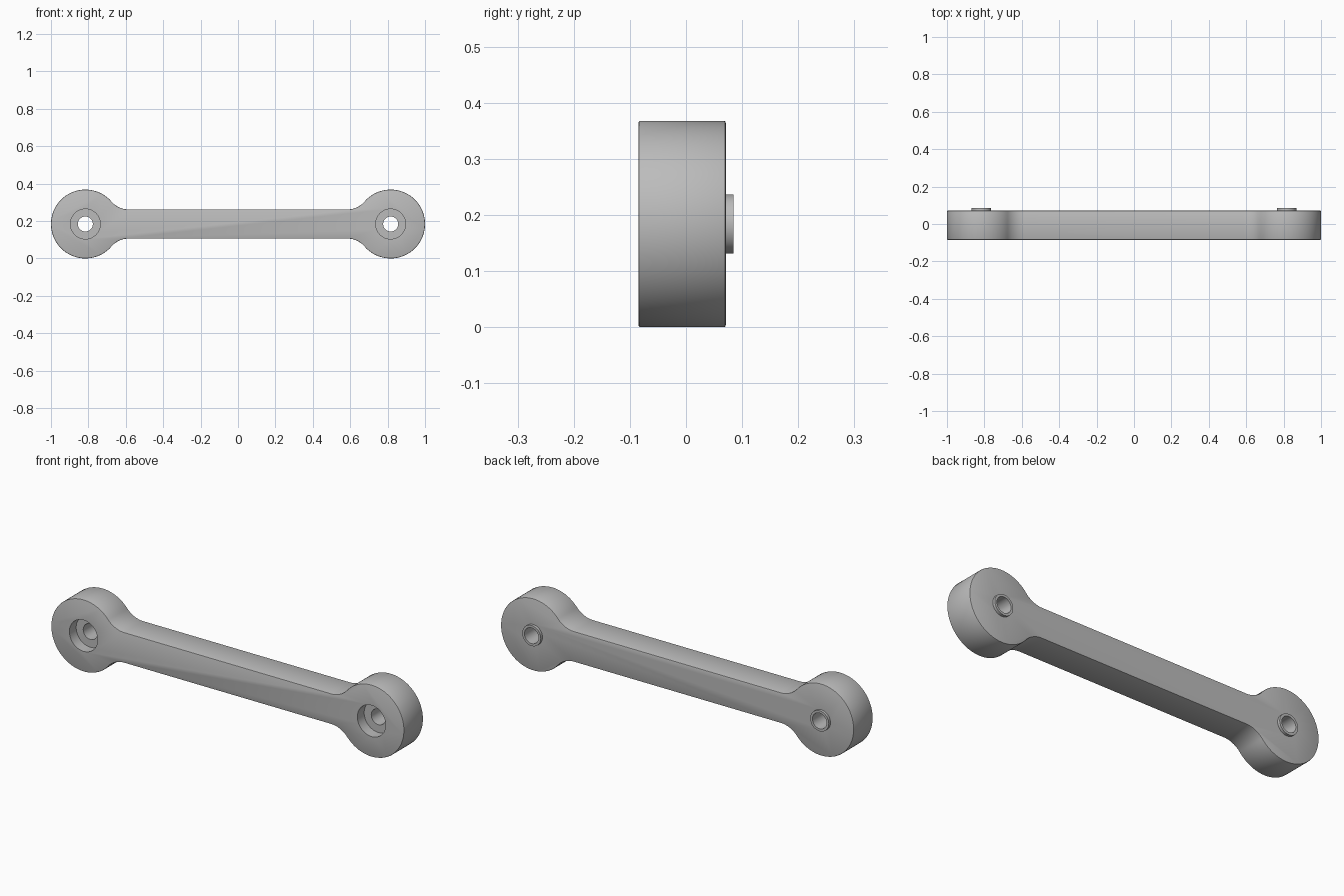
import bpy, bmesh
from math import sin, cos, pi, atan2, radians, hypot
from mathutils import Matrix

old = bpy.data.objects.get("Cube")
if old:
    bpy.data.objects.remove(old, do_unlink=True)

END_X, MID_Z, END_R = 0.816, 0.184, 0.184   # end eye centre and radius
BAR_H = 0.078                               # half height of the bar
BLEND = 0.12                                # fillet between bar and eye
FRONT, BACK, BOSS_BACK = -0.085, 0.071, 0.085
BORE_R, BORE_DEPTH, HOLE_R, BOSS_R = 0.08, 0.055, 0.04, 0.0525

grey = bpy.data.materials.new("plain grey")
grey.use_nodes = True
colour = (0.5, 0.5, 0.5, 1)
grey.diffuse_color = colour
grey.node_tree.nodes["Principled BSDF"].inputs["Base Color"].default_value = colour


def make_object(name, bm):
    bmesh.ops.recalc_face_normals(bm, faces=bm.faces)
    mesh = bpy.data.meshes.new(name)
    bm.to_mesh(mesh)
    bm.free()
    mesh.materials.append(grey)
    obj = bpy.data.objects.new(name, mesh)
    bpy.context.collection.objects.link(obj)
    return obj


def cylinder(name, x, radius, y0, y1):
    bm = bmesh.new()
    place = Matrix.Translation((x, (y0 + y1) / 2, MID_Z)) @ Matrix.Rotation(pi / 2, 4, "X")
    bmesh.ops.create_cone(bm, cap_ends=True, segments=64, radius1=radius,
                          radius2=radius, depth=y1 - y0, matrix=place)
    return make_object(name, bm)


def arc(cx, cz, r, a0, a1, n):
    return [(cx + r * cos(a0 + (a1 - a0) * i / n), cz + r * sin(a0 + (a1 - a0) * i / n))
            for i in range(n + 1)]


# Link outline: one quarter, mirrored to the other three
rise = BAR_H + BLEND
reach = ((END_R + BLEND) ** 2 - rise ** 2) ** 0.5
meet = atan2(rise, -reach)
quarter = arc(END_X, 0, END_R, 0, meet, 40)
quarter += arc(END_X - reach, rise, BLEND, meet - pi, -pi / 2, 14)[1:]
upper = quarter + [(-x, z) for x, z in reversed(quarter)]
outline = upper + [(x, -z) for x, z in reversed(upper[1:-1])]

bm = bmesh.new()
face = bm.faces.new([bm.verts.new((x, FRONT, z + MID_Z)) for x, z in outline])
grown = bmesh.ops.extrude_face_region(bm, geom=[face])["geom"]
bmesh.ops.translate(bm, vec=(0, BACK - FRONT, 0),
                    verts=[v for v in grown if isinstance(v, bmesh.types.BMVert)])
bmesh.ops.recalc_face_normals(bm, faces=bm.faces)

# Softened rims on the front and back
rims = [e for e in bm.edges if abs(e.verts[0].co.y - e.verts[1].co.y) < 1e-5]
bmesh.ops.bevel(bm, geom=rims, offset=0.004, segments=2, profile=0.5, affect="EDGES")
link = make_object("link_arm", bm)
bpy.context.view_layer.objects.active = link
link.select_set(True)


def combine(tool, operation):
    tool.hide_render = True
    mod = link.modifiers.new(tool.name, "BOOLEAN")
    mod.operation, mod.solver, mod.object = operation, "EXACT", tool
    bpy.ops.object.modifier_apply(modifier=mod.name)
    bpy.data.objects.remove(tool, do_unlink=True)


# Each eye: raised collar at the back, counterbore in front, through hole
for side, x in (("left", END_X), ("right", -END_X)):
    combine(cylinder(side + "_collar", x, BOSS_R, 0.02, BOSS_BACK), "UNION")
    combine(cylinder(side + "_counterbore", x, BORE_R, FRONT - 0.1, FRONT + BORE_DEPTH), "DIFFERENCE")
    combine(cylinder(side + "_hole", x, HOLE_R, -0.3, 0.3), "DIFFERENCE")

bpy.ops.object.shade_smooth_by_angle(angle=radians(30))
